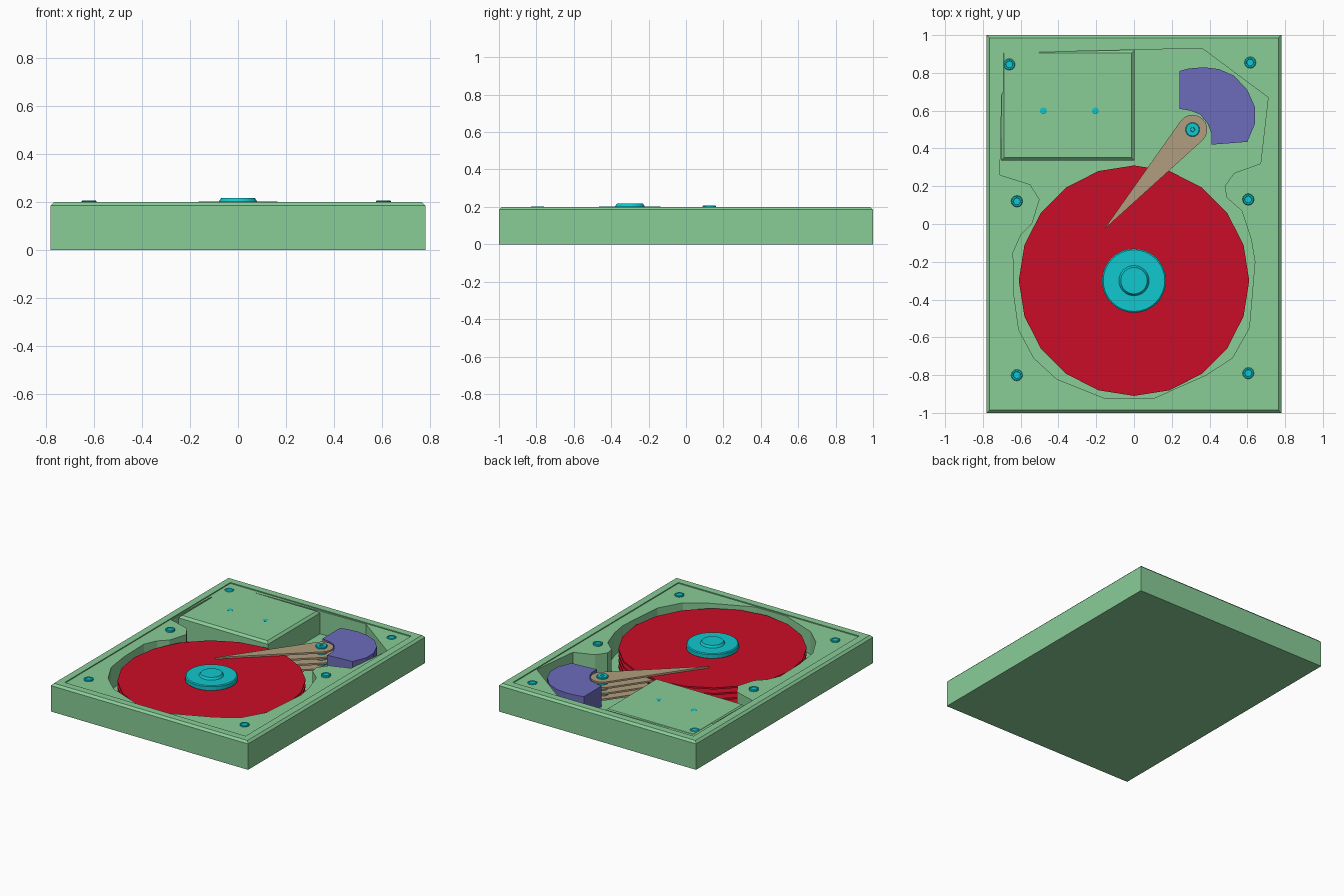
import bpy, bmesh
from math import cos, sin, pi, atan2, acos, hypot

if "Cube" in bpy.data.objects:
    bpy.data.objects.remove(bpy.data.objects["Cube"])


def material(name, rgb):
    m = bpy.data.materials.new(name)
    m.diffuse_color = (*rgb, 1)
    m.use_nodes = True
    m.node_tree.nodes["Principled BSDF"].inputs["Base Color"].default_value = m.diffuse_color
    return m


GREEN = material("case_green", (0.25, 0.61, 0.31))
RED = material("platter_red", (0.60, 0.004, 0.02))
CYAN = material("metal_cyan", (0.005, 0.58, 0.62))
PURPLE = material("magnet_purple", (0.15, 0.15, 0.50))
TAN = material("arm_tan", (0.44, 0.34, 0.21))


def finish(name, bm, mat):
    bmesh.ops.recalc_face_normals(bm, faces=bm.faces)
    me = bpy.data.meshes.new(name)
    bm.to_mesh(me)
    bm.free()
    ob = bpy.data.objects.new(name, me)
    bpy.context.collection.objects.link(ob)
    me.materials.append(mat)
    return ob


def prism(name, outline, z0, z1, mat, bevel=0):
    """Extrude a plan outline, optionally chamfering its top edges."""
    bm = bmesh.new()
    f = bm.faces.new([bm.verts.new((x, y, z0)) for x, y in outline])
    top = bmesh.ops.extrude_face_region(bm, geom=[f])["geom"]
    for v in top:
        if isinstance(v, bmesh.types.BMVert):
            v.co.z = z1
    if bevel:
        edges = [e for e in bm.edges if all(abs(v.co.z - z1) < 1e-5 for v in e.verts)]
        bmesh.ops.bevel(bm, geom=edges, offset=bevel, segments=1, affect='EDGES')
    return finish(name, bm, mat)


def lathe(name, center, profile, sides, mat):
    """Closed turned part from (radius, z) steps, first vertex pointing +y."""
    bm = bmesh.new()
    cx, cy = center
    rings = [[bm.verts.new((cx + r * sin(2 * pi * i / sides), cy + r * cos(2 * pi * i / sides), z))
              for i in range(sides)] for r, z in profile]
    for a, b in zip(rings, rings[1:]):
        for i in range(sides):
            j = (i + 1) % sides
            bm.faces.new((a[i], a[j], b[j], b[i]))
    bm.faces.new(rings[0])
    bm.faces.new(rings[-1])
    return finish(name, bm, mat)


def rect(x0, x1, y0, y1):
    return [(x0, y0), (x1, y0), (x1, y1), (x0, y1)]


def cut(target, cutter):
    cutter.hide_render = True
    m = target.modifiers.new("cut", 'BOOLEAN')
    m.operation, m.solver, m.object = 'DIFFERENCE', 'EXACT', cutter
    bpy.context.view_layer.objects.active = target
    bpy.ops.object.modifier_apply(modifier=m.name)
    bpy.data.objects.remove(cutter)


FLOOR = 0.03
DISC = (0, -0.3)
PIVOT = (0.31, 0.5)

# Case: chamfered slab with shallow lid recess and deep shaped cavity
case = prism("case", rect(-0.78, 0.78, -1, 1), 0, 0.2, GREEN, 0.015)
cut(case, prism("recess_cutter", rect(-0.715, 0.715, -0.935, 0.935), 0.193, 0.3, GREEN))
cavity = [(-0.15, -0.925), (0.1, -0.925), (0.38, -0.80), (0.52, -0.71), (0.61, -0.55),
          (0.64, -0.2), (0.62, -0.08), (0.57, 0.07), (0.49, 0.14), (0.48, 0.2), (0.53, 0.27),
          (0.67, 0.32), (0.71, 0.67), (0.36, 0.93), (-0.5, 0.91), (-0.70, 0.69), (-0.71, 0.26),
          (-0.55, 0.21), (-0.5, 0.13), (-0.54, 0.0), (-0.6, -0.06), (-0.64, -0.15),
          (-0.635, -0.38), (-0.61, -0.56), (-0.53, -0.71), (-0.41, -0.82)]
cut(case, prism("cavity_cutter", cavity, FLOOR, 0.3, GREEN))

# Raised electronics cover in the rear left corner
prism("rear_cover", rect(-0.705, 0.003, 0.335, 0.92), FLOOR - 0.01, 0.195, GREEN, 0.016)

# Platter stack and arm stack
ux, uy = PIVOT
tip = (-0.16, -0.03)
back = atan2(uy - tip[1], ux - tip[0])
R = 0.078
spread = pi - acos(R / hypot(ux - tip[0], uy - tip[1]))
arm = [tip] + [(ux + R * cos(back + spread * t / 5), uy + R * sin(back + spread * t / 5))
               for t in range(-5, 6)]
for i in range(4):
    z = 0.165 - 0.04 * i
    lathe(f"platter_{i + 1}", DISC, [(0.61, z - 0.012), (0.61, z)], 20, RED)
    prism(f"arm_{i + 1}", arm, z + 0.004, z + 0.016, TAN)

# Spindle hub with stepped cap
lathe("spindle", DISC, [(0.15, FLOOR - 0.01), (0.15, 0.166), (0.17, 0.17), (0.17, 0.197),
                        (0.163, 0.202), (0.08, 0.202), (0.07, 0.217)], 32, CYAN)

# Arm pivot with small centre hole
lathe("arm_pivot", PIVOT, [(0.038, FLOOR - 0.01), (0.038, 0.189), (0.034, 0.192),
                           (0.012, 0.192), (0.01, 0.185)], 16, CYAN)

# Curved magnet block
magnet = [(0.24, 0.61), (0.24, 0.81), (0.29, 0.823), (0.37, 0.83), (0.45, 0.82), (0.53, 0.785),
          (0.60, 0.71), (0.64, 0.62), (0.64, 0.53), (0.60, 0.435), (0.41, 0.42), (0.41, 0.48),
          (0.39, 0.53), (0.35, 0.58), (0.30, 0.60)]
prism("magnet", magnet, FLOOR - 0.01, 0.178, PURPLE)

# Case screws and small cover screws
screws = [(-0.62, -0.80, 0.203), (0.605, -0.79, 0.203), (-0.62, 0.12, 0.207),
          (0.605, 0.13, 0.207), (-0.66, 0.845, 0.199), (0.615, 0.855, 0.199)]
for i, (x, y, z) in enumerate(screws):
    lathe(f"case_screw_{i + 1}", (x, y), [(0.031, 0.18), (0.031, z - 0.003), (0.027, z),
                                          (0.02, z), (0.018, z - 0.003)], 12, CYAN)
for i, x in enumerate((-0.48, -0.205)):
    lathe(f"cover_screw_{i + 1}", (x, 0.6), [(0.019, 0.185), (0.019, 0.196), (0.014, 0.198)], 10, CYAN)
